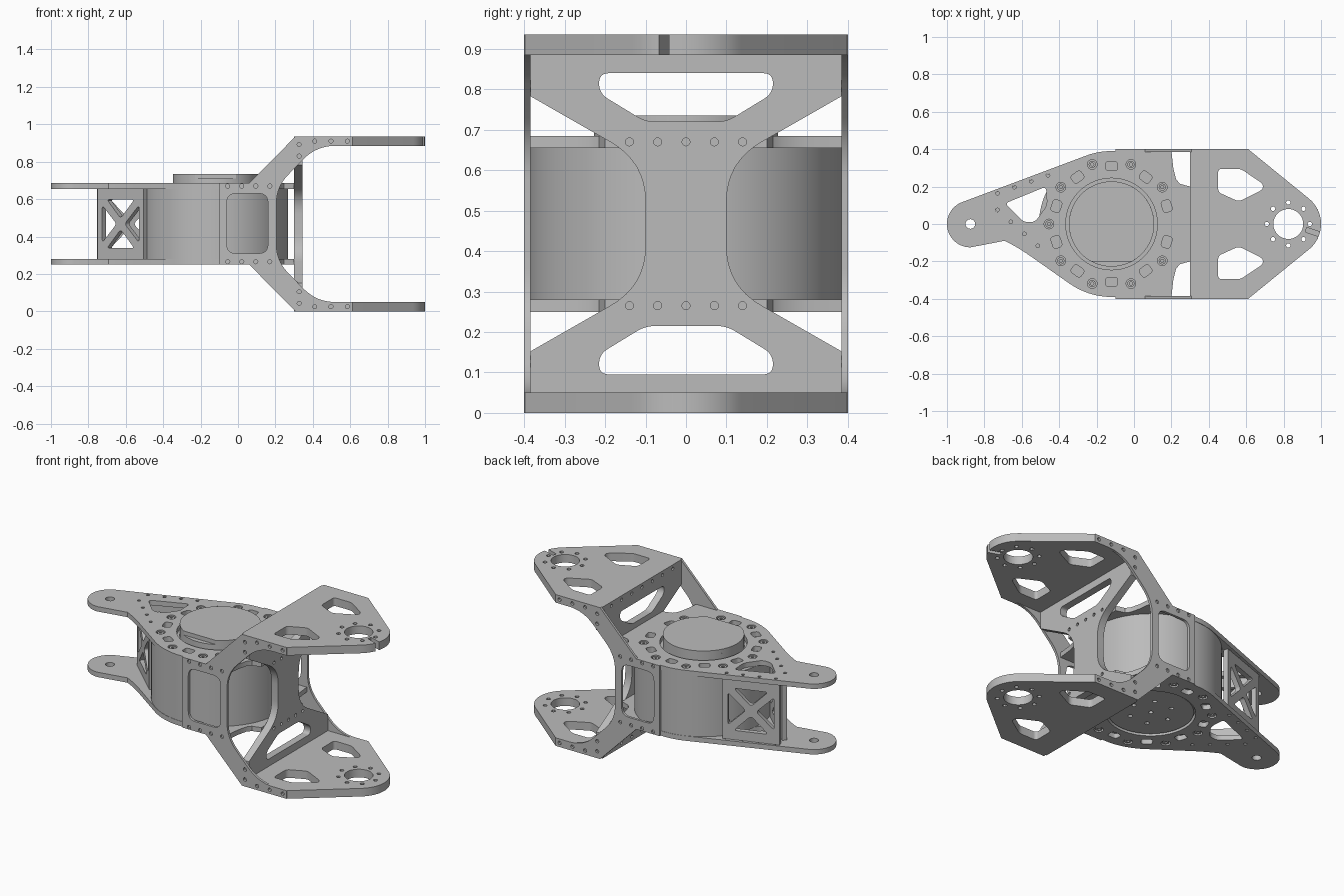
import bpy, bmesh
from math import sin, cos, radians, hypot
from mathutils import Matrix, Vector

cube = bpy.data.objects.get("Cube")
if cube:
    bpy.data.objects.remove(cube, do_unlink=True)

grey = bpy.data.materials.new("machined_grey")
grey.use_nodes = True
grey.diffuse_color = (0.5, 0.5, 0.5, 1)
grey.node_tree.nodes["Principled BSDF"].inputs["Base Color"].default_value = (0.5, 0.5, 0.5, 1)

X, Y, Z = Vector((1, 0, 0)), Vector((0, 1, 0)), Vector((0, 0, 1))
MOTOR = (-0.12, 0)
MID = 0.4675


def arc(center, r, start, end, n=16):
    angles = [radians(start + (end - start) * i / n) for i in range(n + 1)]
    return [(center[0] + r * cos(a), center[1] + r * sin(a)) for a in angles]


def circle(center, r, n=16):
    return arc(center, r, 0, 360, n)[:-1]


def polar(center, r, angle):
    return arc(center, r, angle, angle, 1)[0]


def rounded(points, t, n=6):
    """Round corners; a corner may carry its own cut length as third value."""
    out = []
    for i, p in enumerate(points):
        cut = p[2] if len(p) > 2 else t
        b = Vector(p[:2])
        if not cut:
            out.append(tuple(b))
            continue
        a = b + (Vector(points[i - 1][:2]) - b).normalized() * cut
        c = b + (Vector(points[(i + 1) % len(points)][:2]) - b).normalized() * cut
        for k in range(n + 1):
            s = k / n
            out.append(tuple(a * (1 - s) ** 2 + b * 2 * s * (1 - s) + c * s * s))
    return out


def mirror_v(points, axis):
    return [(p[0], 2 * axis - p[1], *p[2:]) for p in points]


def plate(name, outline, holes, thick, origin, u=X, v=Y):
    """Flat part with holes, drawn in the u-v plane and centred on origin."""
    curve = bpy.data.curves.new(name, "CURVE")
    curve.dimensions = "2D"
    curve.fill_mode = "BOTH"
    curve.extrude = thick / 2
    for loop in [outline] + holes:
        s = curve.splines.new("POLY")
        s.points.add(len(loop) - 1)
        for pt, co in zip(s.points, loop):
            pt.co = (co[0], co[1], 0, 1)
        s.use_cyclic_u = True
    ob = bpy.data.objects.new(name, curve)
    bpy.context.collection.objects.link(ob)
    bpy.ops.object.select_all(action="DESELECT")
    ob.select_set(True)
    bpy.context.view_layer.objects.active = ob
    bpy.ops.object.convert(target="MESH")
    ob = bpy.context.object
    bm = bmesh.new()
    bm.from_mesh(ob.data)
    bmesh.ops.remove_doubles(bm, verts=bm.verts, dist=0.0001)
    bmesh.ops.recalc_face_normals(bm, faces=bm.faces)
    bm.to_mesh(ob.data)
    bm.free()
    ob.data.materials.clear()
    ob.data.materials.append(grey)
    turn = Matrix((u, v, u.cross(v))).transposed().to_4x4()
    ob.matrix_world = Matrix.Translation(origin) @ turn
    bpy.ops.object.shade_smooth_by_angle(angle=radians(30))
    return ob


# Upper and lower body plates
TIP = (-0.875, 0)
body = ([(0.3, 0.2), (0.245, 0.215), (0.225, 0.24), (0.21, 0.3), (0.2, 0.39)]
        + arc(MOTOR, 0.39, 90, 110.5, 6) + arc(TIP, 0.125, 110.5, 270, 20)
        + rounded([TIP, (-0.62, -0.125), polar(MOTOR, 0.39, 235)], 0.08)[7:14]
        + arc(MOTOR, 0.39, 235, 270, 8)
        + [(0.2, -0.39), (0.21, -0.3), (0.225, -0.24), (0.245, -0.215), (0.3, -0.2)])
body_holes = [circle(MOTOR, 0.245, 64), circle(TIP, 0.026),
              rounded([(-0.69, 0.11), (-0.47, 0.2), (-0.465, 0.1),
                       (-0.53, 0.01), (-0.59, 0.01)], 0.025)]
screws = [polar(MOTOR, 0.335, 36 * k) for k in range(1, 10)]
body_holes += [circle(p, 0.026) for p in screws]
for k in range(10):
    a = radians(18 + 36 * k)
    c, s = cos(a), sin(a)
    box = [(0.285, -0.032), (0.335, -0.032), (0.335, 0.032), (0.285, 0.032)]
    body_holes.append(rounded([(MOTOR[0] + r * c - t * s, r * s + t * c) for r, t in box], 0.018, 4))
for i in range(4):
    body_holes.append(circle((-0.73 + 0.09 * i, 0.165 + 0.032 * i), 0.01, 10))
    body_holes.append(circle((-0.73 + 0.072 * i, 0.075 - 0.064 * i), 0.01, 10))
for name, z in (("upper_body_plate", 0.67), ("lower_body_plate", 0.265)):
    plate(name, body, body_holes, 0.03, (0, 0, z))
    for i, p in enumerate(screws):
        plate(f"{name}_screw_{i}", circle((0, 0), 0.019), [circle((0, 0), 0.009, 6)],
              0.022, (*p, z))

# Motor drum, stepped cap with a flat, bottom hub
plate("motor_drum", circle((0, 0), 0.388, 96), [], 0.375, (*MOTOR, MID))
plate("motor_cap_base", circle((0, 0), 0.228, 64), [], 0.06, (*MOTOR, 0.68))
plate("motor_cap", arc((0, 0), 0.228, -61, 241, 56), [], 0.03, (*MOTOR, 0.72))
plate("motor_hub", circle((0, 0), 0.235, 64),
      [circle(polar((0, 0), 0.12, 60 * k), 0.013, 12) for k in range(6)]
      + [circle((0, 0), 0.013, 12)], 0.025, (*MOTOR, 0.27))

# Lattice braces between the body plates at the narrow end
tri_top = [(-0.1, 0.13), (0.1, 0.13), (0, 0.03)]
tri_side = [(0.135, 0.1), (0.135, -0.1), (0.03, 0)]
lattice = [rounded(t, 0.02, 4) for t in (tri_top, mirror_v(tri_top, 0), tri_side,
                                         [(-x, y) for x, y in tri_side])]
for name, a, b in (("front_brace", (-0.74, 0.095), (-0.495, -0.135)),
                   ("back_brace", (-0.75, 0.15), (-0.435, 0.26))):
    d = Vector((b[0] - a[0], b[1] - a[1], 0))
    h = d.length / 2
    plate(name, [(-h, -0.188), (h, -0.188), (h, 0.188), (-h, 0.188)], lattice, 0.03,
          ((a[0] + b[0]) / 2, (a[1] + b[1]) / 2, MID), d.normalized(), Z)

# Side plates with forked arms
half = [(-0.1, 0.685, 0), (0.06, 0.685, 0), (0.307, 0.935, 0), (0.613, 0.935, 0),
        (0.613, 0.885, 0), (0.42, 0.885, 0.1), (0.205, 0.665, 0.09)]
side = rounded(half + mirror_v(half, MID)[::-1], 0, 8)
window = rounded([(-0.06, 0.31), (0.16, 0.31), (0.16, 0.63), (-0.06, 0.63)], 0.05)
spots = [(-0.055 + 0.075 * i, 0.67) for i in range(4)]
spots += [(0.327, 0.83), (0.327, 0.892), (0.41, 0.91), (0.497, 0.91), (0.585, 0.91)]
spots += mirror_v(spots, MID)
for name, y in (("front_side_plate", -0.3925), ("back_side_plate", 0.3925)):
    plate(name, side, [window] + [circle(p, 0.011, 12) for p in spots], 0.015, (0, y, 0), X, Z)

# Cross web joining the two forks
q = [(0.1, 0.62, 0.1), (0.385, 0.783, 0), (0.385, 0.935, 0)]
upper = q + [(-y, z, t) for y, z, t in q[::-1]]
web = rounded(upper + mirror_v(upper, MID)[::-1], 0, 8)
slot = [(-0.1, 0.72), (0.1, 0.72), (0.215, 0.79), (0.215, 0.84), (-0.215, 0.84), (-0.215, 0.79)]
spots = [(0.07 * i, 0.67) for i in range(-2, 3)] + [(0.1 * i, 0.91) for i in range(-3, 4)]
spots += mirror_v(spots, MID)
plate("cross_web", web, [rounded(slot, 0.025), rounded(mirror_v(slot, MID), 0.025)]
      + [circle(p, 0.01, 12) for p in spots], 0.045, (0.3225, 0, 0), Y, Z)

# Fork plates; only the upper one has a slit at its tip
EYE = (0.825, 0)
panel = [(0.45, 0.17), (0.56, 0.12), (0.69, 0.185), (0.69, 0.215), (0.57, 0.295), (0.45, 0.295)]
fork_holes = [circle(EYE, 0.08, 40), rounded(panel, 0.02), rounded(mirror_v(panel, 0), 0.02)]
fork_holes += [circle(polar(EYE, 0.115, 45 * k), 0.012, 12) for k in range(8)]
slit = (arc(EYE, 0.175, -51, -22.5, 6) + [polar(EYE, 0.1, -25), polar(EYE, 0.1, -11)]
        + arc(EYE, 0.175, -14, 51, 12))
for name, z, tip in (("upper_fork", 0.91, slit), ("lower_fork", 0.025, arc(EYE, 0.175, -51, 51))):
    rim = [(0.34, -0.386), (0.613, -0.386), (0.613, -0.398)] + tip
    rim += [(0.613, 0.398), (0.613, 0.386), (0.34, 0.386)]
    plate(name, rim, fork_holes, 0.05, (0, 0, z))
